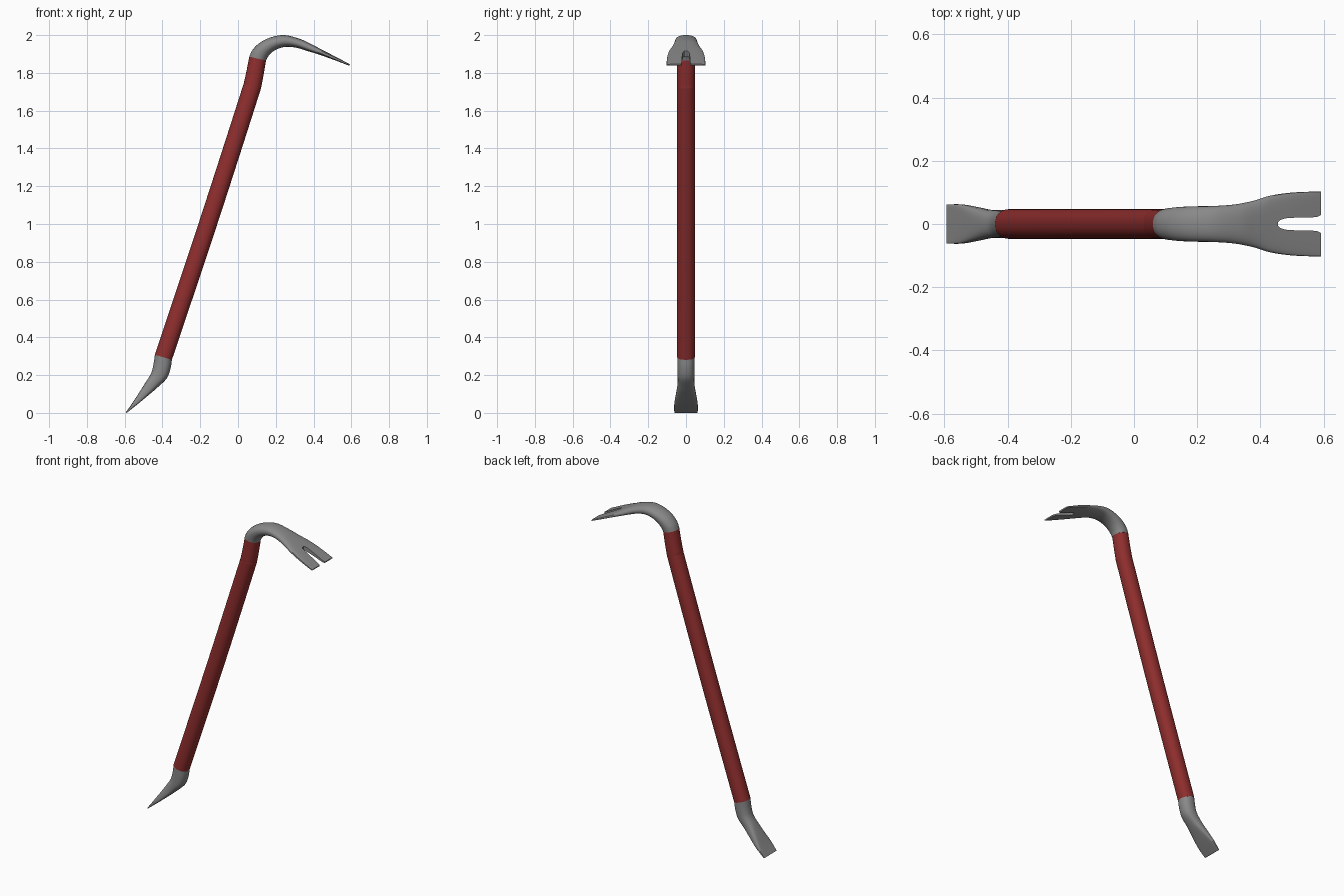
import bpy, bmesh, math
from mathutils import Vector

if "Cube" in bpy.data.objects:
    bpy.data.objects.remove(bpy.data.objects["Cube"])


def material(name, rgb):
    m = bpy.data.materials.new(name)
    m.diffuse_color = (*rgb, 1)
    m.use_nodes = True
    m.node_tree.nodes["Principled BSDF"].inputs["Base Color"].default_value = m.diffuse_color
    return m


RED = material("red paint", (0.28, 0.027, 0.027))
STEEL = material("grey steel", (0.25, 0.25, 0.25))


def smooth_rows(rows, steps):
    """Catmull-Rom interpolation of section rows."""
    out = []
    for i in range(len(rows) - 1):
        p0, p1 = rows[max(i - 1, 0)], rows[i]
        p2, p3 = rows[i + 1], rows[min(i + 2, len(rows) - 1)]
        for s in range(steps):
            t = s / steps
            out.append([0.5 * (2 * b + (c - a) * t + (2 * a - 5 * b + 4 * c - d) * t * t
                               + (3 * b - a - 3 * c + d) * t ** 3)
                        for a, b, c, d in zip(p0, p1, p2, p3)])
    return out + [list(rows[-1])]


def loft(name, rows, mat, steps=5, sides=28):
    """Row: edge A (x, z), edge B (x, z), half width in y, squareness."""
    bm = bmesh.new()
    rings = []
    for ax, az, bx, bz, w, n in smooth_rows(rows, steps):
        mid = Vector(((ax + bx) / 2, 0, (az + bz) / 2))
        half = Vector(((ax - bx) / 2, 0, (az - bz) / 2))
        ring = []
        for k in range(sides):
            t = 2 * math.pi * k / sides
            c, s = math.cos(t), math.sin(t)
            p = mid + half * math.copysign(abs(c) ** (2 / n), c)
            p.y = w * math.copysign(abs(s) ** (2 / n), s)
            ring.append(bm.verts.new(p))
        rings.append(ring)
    for r0, r1 in zip(rings, rings[1:]):
        for k in range(sides):
            j = (k + 1) % sides
            bm.faces.new((r0[k], r0[j], r1[j], r1[k]))
    bm.faces.new(rings[0])
    bm.faces.new(rings[-1])
    return finish(name, bm, mat)


def finish(name, bm, mat):
    bmesh.ops.recalc_face_normals(bm, faces=bm.faces)
    me = bpy.data.meshes.new(name)
    bm.to_mesh(me)
    bm.free()
    me.materials.append(mat)
    ob = bpy.data.objects.new(name, me)
    bpy.context.collection.objects.link(ob)
    return ob


def activate(ob):
    bpy.ops.object.select_all(action='DESELECT')
    ob.select_set(True)
    bpy.context.view_layer.objects.active = ob


# Painted shaft, with a slight bend near the top
shaft = loft("shaft", [
    (-0.440, 0.308, -0.350, 0.281, 0.047, 2.2),
    (-0.205, 1.015, -0.114, 0.986, 0.047, 2.2),
    (0.005, 1.665, 0.096, 1.637, 0.047, 2.2),
    (0.034, 1.760, 0.125, 1.736, 0.047, 2.2),
    (0.060, 1.886, 0.148, 1.865, 0.047, 2.2)], RED)

# Chisel foot
foot = loft("chisel_foot", [
    (-0.440, 0.308, -0.350, 0.281, 0.046, 2.2),
    (-0.448, 0.255, -0.357, 0.235, 0.045, 2.2),
    (-0.460, 0.210, -0.378, 0.182, 0.044, 2.4),
    (-0.487, 0.165, -0.428, 0.133, 0.045, 2.8),
    (-0.525, 0.105, -0.482, 0.087, 0.054, 4.0),
    (-0.558, 0.054, -0.535, 0.043, 0.062, 6.0),
    (-0.594, 0.003, -0.589, 0.000, 0.062, 8.0)], STEEL)

# Curved claw
claw = loft("claw", [
    (0.060, 1.886, 0.148, 1.865, 0.048, 2.2),
    (0.076, 1.920, 0.158, 1.885, 0.051, 2.2),
    (0.112, 1.957, 0.181, 1.910, 0.054, 2.2),
    (0.170, 1.987, 0.215, 1.929, 0.056, 2.2),
    (0.245, 2.000, 0.258, 1.938, 0.057, 2.3),
    (0.330, 1.979, 0.310, 1.933, 0.062, 2.4),
    (0.390, 1.951, 0.370, 1.915, 0.074, 2.8),
    (0.440, 1.925, 0.426, 1.898, 0.090, 3.2),
    (0.510, 1.889, 0.502, 1.871, 0.100, 4.0),
    (0.592, 1.846, 0.589, 1.838, 0.103, 6.0)], STEEL)

# Nail slot cut through the claw
side = [(0.456, 0.006), (0.463, 0.013), (0.480, 0.018), (0.510, 0.020),
        (0.565, 0.021), (0.581, 0.023), (0.600, 0.032), (0.650, 0.032)]
outline = side + [(x, -y) for x, y in reversed(side)]
bm = bmesh.new()
face = bm.faces.new([bm.verts.new((x, y, 1.7)) for x, y in outline])
ext = bmesh.ops.extrude_face_region(bm, geom=[face])
bmesh.ops.translate(bm, vec=(0, 0, 0.4),
                    verts=[v for v in ext["geom"] if isinstance(v, bmesh.types.BMVert)])
cutter = finish("slot_cutter", bm, STEEL)
cutter.hide_render = True
mod = claw.modifiers.new("slot", 'BOOLEAN')
mod.operation = 'DIFFERENCE'
mod.solver = 'EXACT'
mod.object = cutter
activate(claw)
bpy.ops.object.modifier_apply(modifier="slot")
bpy.data.objects.remove(cutter)

for ob in (shaft, foot, claw):
    activate(ob)
    bpy.ops.object.shade_smooth_by_angle(angle=math.radians(40))
